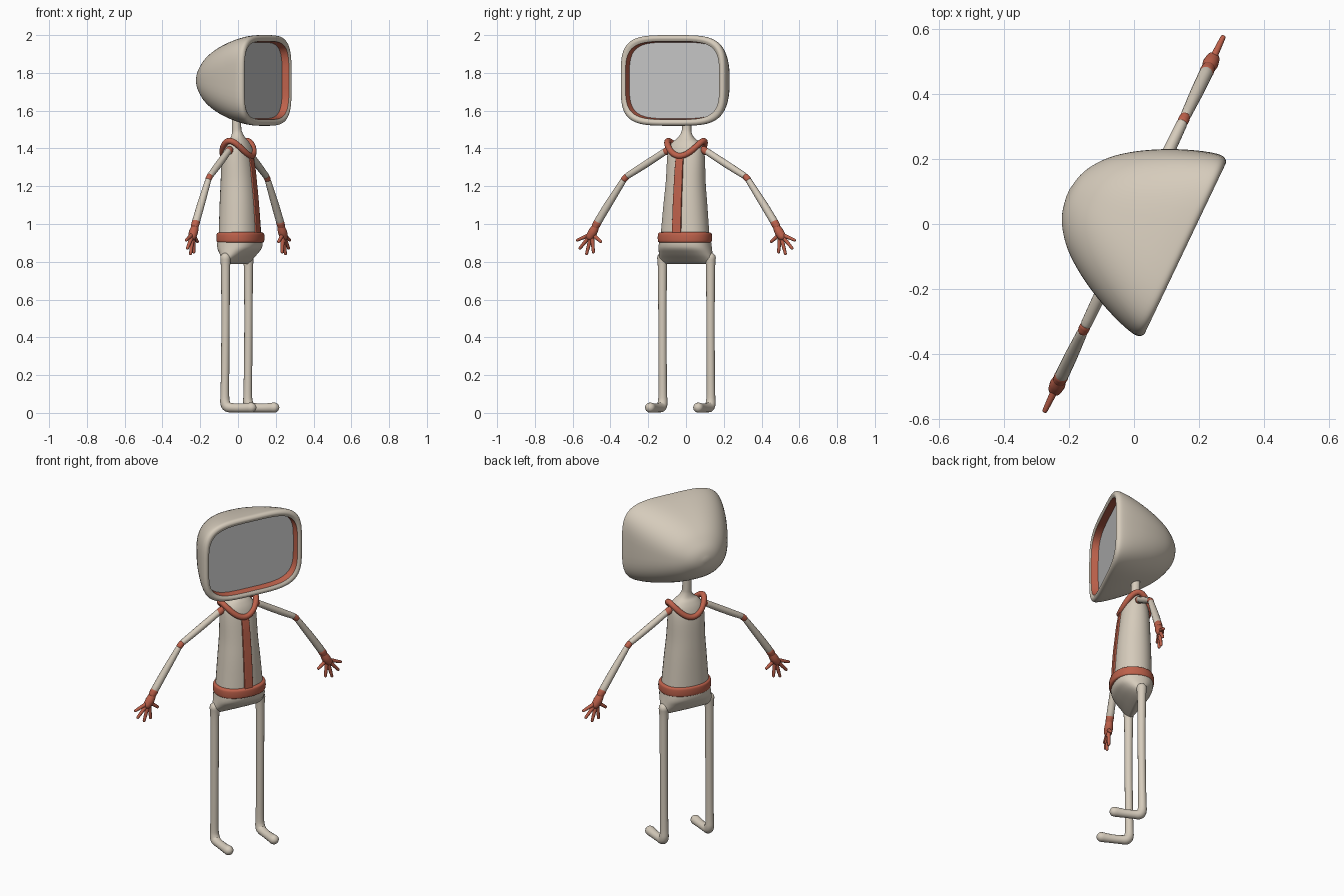
import bpy, bmesh, math
from mathutils import Matrix, Vector

if "Cube" in bpy.data.objects:
    bpy.data.objects.remove(bpy.data.objects["Cube"])

# The figure is modelled facing -y, then turned as a whole
TURN = Matrix.Rotation(math.radians(64.5), 4, "Z")


def material(name, r, g, b):
    m = bpy.data.materials.new(name)
    m.use_nodes = True
    m.diffuse_color = (r, g, b, 1)
    bsdf = next(n for n in m.node_tree.nodes if n.type == "BSDF_PRINCIPLED")
    bsdf.inputs["Base Color"].default_value = (r, g, b, 1)
    return m


BEIGE = material("warm beige", .67, .60, .50)
RED = material("brick red", .51, .12, .07)
GREY = material("screen grey", .58, .58, .58)


def smooth(keys, steps=4):
    """Catmull-Rom interpolation of a list of number tuples."""
    out = []
    last = len(keys) - 1
    for i in range(last):
        four = [keys[max(0, min(last, i + k))] for k in (-1, 0, 1, 2)]
        for s in range(steps):
            t = s / steps
            out.append(tuple(
                b + t * (c - a + t * (2*a - 5*b + 4*c - d + t * (3*b - a - 3*c + d))) / 2
                for a, b, c, d in zip(*four)))
    return out + [keys[-1]]


def skin(name, rings, mats, closed=False):
    """Bridge rings of points into a mesh, capping the ends if open."""
    bm = bmesh.new()
    loops = [[bm.verts.new(TURN @ Vector(p)) for p in ring] for ring in rings]
    n = len(loops[0])
    pairs = list(zip(loops, loops[1:]))
    if closed:
        pairs.append((loops[-1], loops[0]))
    for lo, hi in pairs:
        for i in range(n):
            j = (i + 1) % n
            bm.faces.new((lo[i], lo[j], hi[j], hi[i]))
    if not closed:
        bm.faces.new(loops[0])
        bm.faces.new(loops[-1])
    bmesh.ops.recalc_face_normals(bm, faces=bm.faces)
    mesh = bpy.data.meshes.new(name)
    bm.to_mesh(mesh)
    bm.free()
    for m in mats:
        mesh.materials.append(m)
    mesh.shade_smooth()
    mesh.set_sharp_from_angle(angle=math.radians(50))
    ob = bpy.data.objects.new(name, mesh)
    bpy.context.collection.objects.link(ob)
    return ob


def outline(a, b, power, count):
    """Superellipse with half sizes a and b."""
    pts = []
    for i in range(count):
        t = math.tau * (i + .5) / count
        c, s = math.cos(t), math.sin(t)
        pts.append((math.copysign(abs(c) ** (2 / power), c) * a,
                    math.copysign(abs(s) ** (2 / power), s) * b))
    return pts


def upright(name, keys, mat, power=2.2):
    """Stacked sections: height, half width, half depth, forward shift."""
    rings = [[(u, v - f, z) for u, v in outline(a, b, power, 32)]
             for z, a, b, f in smooth(keys)]
    return skin(name, rings, [mat])


def tube(name, keys, up, mat, closed=False, count=16):
    """Tapered round tube along x, y, z, radius keys, with domed ends."""
    path = [(Vector(k[:3]), k[3]) for k in (keys if closed else smooth(keys))]
    n = len(path)
    rings = []
    for i, (p, r) in enumerate(path):
        if closed:
            t = path[(i + 1) % n][0] - path[i - 1][0]
        else:
            t = path[min(i + 1, n - 1)][0] - path[max(i - 1, 0)][0]
        t.normalize()
        side = Vector(up).cross(t).normalized()
        other = t.cross(side)
        spots = [(p, r)]
        if not closed and i in (0, n - 1):
            way = t if i else -t
            dome = [(p + way * r * math.sin(q), r * math.cos(q)) for q in (.4, .8, 1.2, 1.5)]
            spots = spots + dome if i else dome[::-1] + spots
        for centre, rad in spots:
            rings.append([centre + side * rad * math.cos(math.tau * k / count)
                          + other * rad * math.sin(math.tau * k / count)
                          for k in range(count)])
    return skin(name, rings, [mat], closed)


# Head: round back flaring to a rounded-rectangle rim (forward, width, height, power)
HEAD_Z, SIDES = 1.76, 64
shell = smooth([
    (-.225, .012, .01, 2), (-.214, .065, .052, 2), (-.19, .112, .09, 2.1),
    (-.146, .163, .135, 2.3), (-.08, .212, .175, 2.6), (0, .256, .207, 3),
    (.08, .289, .229, 3.5), (.14, .306, .239, 3.9), (.165, .304, .238, 4),
    (.175, .290, .224, 4), (.168, .275, .207, 4)])
recess = [(.13, .270, .202, 4)]
rings = [[(u, -f, HEAD_Z + v) for u, v in outline(a, b, p, SIDES)]
         for f, a, b, p in shell + recess]
head = skin("head", rings, [BEIGE, RED, GREY])
faces = head.data.polygons
for i in range(len(faces) - 2 - SIDES, len(faces) - 2):
    faces[i].material_index = 1      # recess wall
faces[len(faces) - 1].material_index = 2      # screen

# Torso with shoulders and neck
upright("torso", [
    (.93, .133, .105, .012), (1.1, .118, .098, .008), (1.22, .107, .09, .004),
    (1.34, .103, .08, 0), (1.40, .096, .068, 0), (1.435, .072, .052, 0),
    (1.455, .046, .038, 0), (1.48, .029, .028, -.004), (1.51, .024, .024, -.008),
    (1.6, .024, .024, -.01)], BEIGE)

# Hips narrowing to a wide, thin crotch
upright("hips", [
    (.94, .135, .106, .012), (.88, .143, .106, .01), (.845, .149, .08, .004),
    (.815, .154, .048, -.004), (.798, .152, .028, -.008), (.787, .14, .01, -.008)],
    BEIGE, 2.4)

# Belt and front stripe
upright("belt", [
    (.90, .128, .1, .014), (.904, .142, .114, .014), (.915, .146, .118, .014),
    (.94, .146, .118, .014), (.952, .142, .114, .014), (.957, .128, .1, .014)], RED)
upright("front_stripe", [
    (.94, .026, .007, .117), (1.1, .025, .007, .107), (1.22, .024, .007, .095),
    (1.3, .023, .007, .086), (1.37, .022, .007, .073)], RED, 6)

# Collar: ring dipping at front and back
collar = []
for i in range(48):
    t = math.tau * i / 48
    collar.append((.104 * math.cos(t), .077 * math.sin(t),
                   1.36 + .08 * math.cos(t) ** 2, .016))
tube("collar", collar, (0, 0, 1), RED, closed=True)

X_AXIS, Y_AXIS = (1, 0, 0), (0, 1, 0)
for word, s in (("left", 1), ("right", -1)):

    def limb(part, keys, mat, s=s, word=word):
        """Arm piece in the plane of the arms: x, z, radius."""
        tube(f"{word}_{part}", [(s * x, 0, z, r) for x, z, r in keys], Y_AXIS, mat)

    # Leg and foot in one bent tube: forward, height, radius
    leg = [(-.006, .82, .028), (-.006, .75, .024), (-.006, .5, .022), (-.008, .25, .022),
           (-.010, .1, .023), (-.008, .055, .026), (.006, .032, .027), (.04, .027, .024),
           (.09, .026, .024), (.145, .028, .027)]
    tube(f"{word}_leg", [(s * .141, -f, z, r) for f, z, r in leg], X_AXIS, BEIGE)

    # Arm
    limb("shoulder_joint", [(.104, 1.392, .02), (.116, 1.385, .02)], RED)
    limb("upper_arm", [(.125, 1.382, .018), (.23, 1.32, .019), (.34, 1.257, .017)], BEIGE)
    limb("elbow", [(.35, 1.25, .017), (.362, 1.238, .017)], RED)
    limb("forearm", [(.369, 1.228, .016), (.45, 1.112, .02), (.515, 1.015, .021)], BEIGE)

    # Hand: cuff, palm and five fingers
    limb("cuff", [(.520, 1.006, .022), (.530, .99, .021)], RED)
    limb("palm", [(.528, .99, .018), (.545, .96, .024), (.562, .935, .022)], RED)
    for i, (x, z) in enumerate([(.500, .907), (.543, .852), (.583, .843),
                                (.622, .872), (.636, .915)]):
        limb(f"finger_{i + 1}", [(.553, .948, .012), (x, z, .008)], RED)
